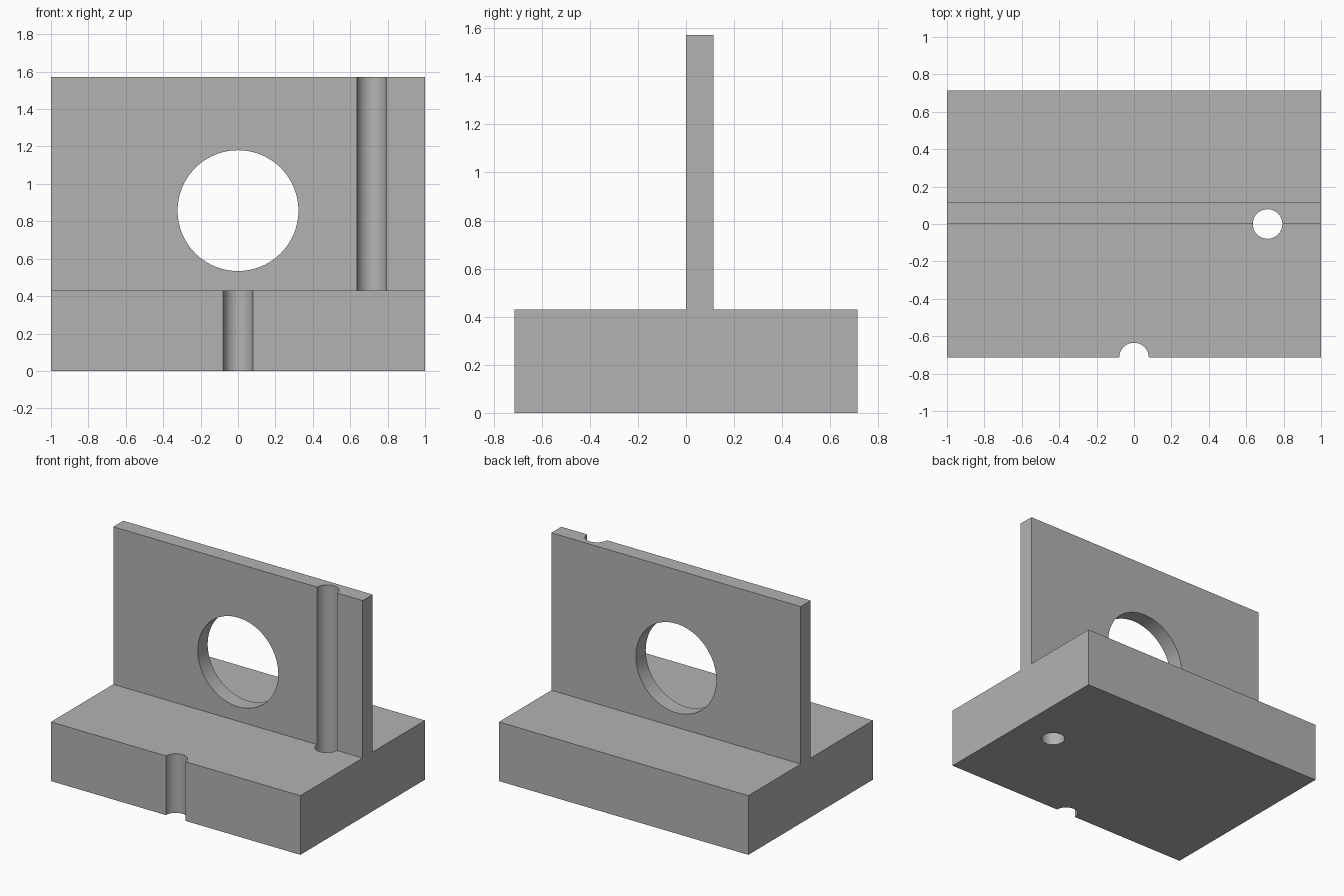
import bpy
import bmesh
from math import radians

if "Cube" in bpy.data.objects:
    bpy.data.objects.remove(bpy.data.objects["Cube"], do_unlink=True)

# Main dimensions
HALF_W, HALF_D = 1.0, 0.714
BASE_H, TOTAL_H, WALL_T = 0.429, 1.571, 0.114
BORE_R, PIN_R = 0.323, 0.079

# Grey material
grey = bpy.data.materials.new("plain grey")
grey.use_nodes = True
colour = (0.45, 0.45, 0.45, 1)
grey.diffuse_color = colour
grey.node_tree.nodes["Principled BSDF"].inputs["Base Color"].default_value = colour

# Inverted T profile (base with upright plate), extruded across the width
profile = [(-HALF_D, 0), (HALF_D, 0), (HALF_D, BASE_H), (WALL_T, BASE_H),
           (WALL_T, TOTAL_H), (0, TOTAL_H), (0, BASE_H), (-HALF_D, BASE_H)]
bm = bmesh.new()
face = bm.faces.new([bm.verts.new((-HALF_W, y, z)) for y, z in profile])
extruded = bmesh.ops.extrude_face_region(bm, geom=[face])["geom"]
bmesh.ops.translate(bm, vec=(2 * HALF_W, 0, 0),
                    verts=[v for v in extruded if isinstance(v, bmesh.types.BMVert)])
bmesh.ops.recalc_face_normals(bm, faces=bm.faces[:])
mesh = bpy.data.meshes.new("bracket_body")
bm.to_mesh(mesh)
bm.free()
mesh.materials.append(grey)
body = bpy.data.objects.new("bracket_body", mesh)
bpy.context.collection.objects.link(body)


def drill(name, radius, location, tilt=0):
    """Cut a round through-hole in the body."""
    bpy.ops.mesh.primitive_cylinder_add(vertices=96, radius=radius, depth=4,
                                        location=location, rotation=(tilt, 0, 0))
    cutter = bpy.context.object
    cutter.name = name
    cutter.hide_render = True
    cutter.data.materials.append(grey)
    mod = body.modifiers.new(name, 'BOOLEAN')
    mod.operation = 'DIFFERENCE'
    mod.solver = 'EXACT'
    mod.object = cutter
    bpy.ops.object.select_all(action='DESELECT')
    body.select_set(True)
    bpy.context.view_layer.objects.active = body
    bpy.ops.object.modifier_apply(modifier=mod.name)
    bpy.data.objects.remove(cutter, do_unlink=True)


# Large bore in the plate, vertical pin hole, half-round notch in the front edge
drill("plate_bore", BORE_R, (0, 0, 0.857), radians(90))
drill("pin_hole", PIN_R, (0.714, 0, 0.8))
drill("front_notch", PIN_R, (0, -HALF_D, 0.8))

bpy.ops.object.shade_smooth_by_angle(angle=radians(30))
